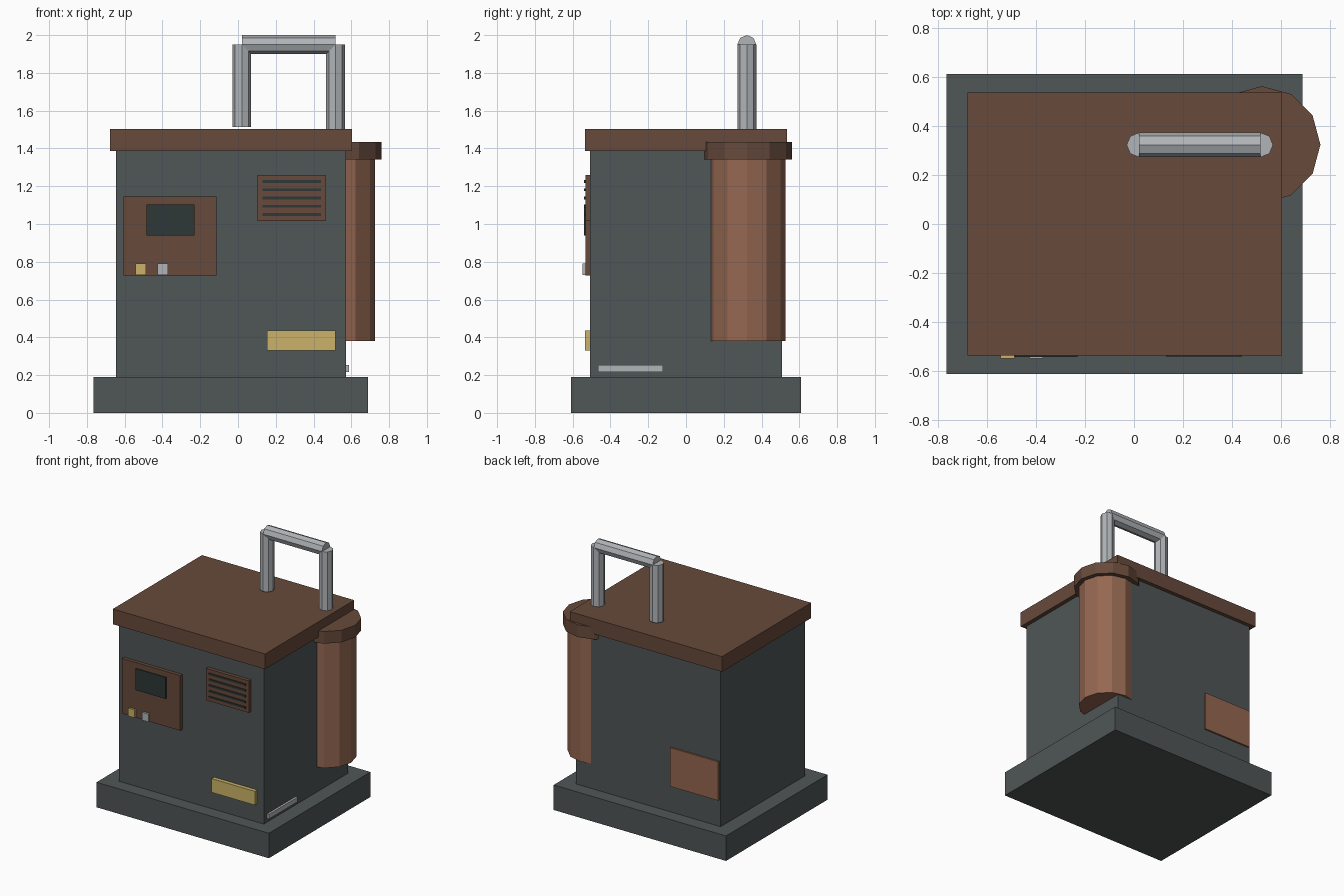
import bpy
import math
from mathutils import Matrix, Vector

cube = bpy.data.objects.get("Cube")
if cube:
    bpy.data.objects.remove(cube, do_unlink=True)


def material(name, rgb):
    mat = bpy.data.materials.new(name)
    mat.use_nodes = True
    color = (*rgb, 1.0)
    mat.diffuse_color = color
    bsdf = mat.node_tree.nodes["Principled BSDF"]
    bsdf.inputs["Base Color"].default_value = color
    bsdf.inputs["Roughness"].default_value = 0.7
    return mat


slate = material("slate grey", (0.080, 0.092, 0.092))
brown = material("dark brown", (0.135, 0.068, 0.044))
copper = material("copper", (0.30, 0.135, 0.083))
brass = material("brass yellow", (0.60, 0.45, 0.14))
silver = material("silver grey", (0.44, 0.46, 0.48))
dark = material("dark glass", (0.026, 0.038, 0.038))


def box(name, mat, x, y, z):
    """Box from its low and high limits on each axis."""
    limits = (x, y, z)
    bpy.ops.mesh.primitive_cube_add(size=1)
    ob = bpy.context.object
    ob.name = name
    size = Vector([hi - lo for lo, hi in limits])
    middle = Vector([(hi + lo) / 2 for lo, hi in limits])
    ob.data.transform(Matrix.Translation(middle) @ Matrix.Diagonal(size).to_4x4())
    ob.data.materials.append(mat)
    return ob


def prism(name, mat, start, end, radius, sides):
    """Regular prism between two points, with a corner facing each axis."""
    start, end = Vector(start), Vector(end)
    axis = end - start
    bpy.ops.mesh.primitive_cylinder_add(vertices=sides, radius=radius, depth=axis.length)
    ob = bpy.context.object
    ob.name = name
    turn = Vector((0, 0, 1)).rotation_difference(axis).to_matrix().to_4x4()
    ob.data.transform(Matrix.Translation((start + end) / 2) @ turn)
    ob.data.materials.append(mat)
    return ob


# Main housing
FRONT, BACK, SIDE = -0.507, 0.507, 0.572
box("base", slate, (-0.764, 0.687), (-0.61, 0.61), (0, 0.19))
box("body", slate, (-0.647, SIDE), (FRONT, BACK), (0.19, 1.387))
box("lid", brown, (-0.678, 0.603), (-0.536, 0.536), (1.387, 1.503))

# Corner tank with its cap
TANK_X, TANK_Y = 0.521, 0.323
prism("tank", copper, (TANK_X, TANK_Y, 0.38), (TANK_X, TANK_Y, 1.345), 0.204, 12)
prism("tank_cap", brown, (TANK_X, TANK_Y, 1.342), (TANK_X, TANK_Y, 1.434), 0.238, 12)

# Pipe handle on the lid
PIPE_Y, PIPE_TOP, PIPE_R = 0.322, 1.95, 0.05
pipe_left, pipe_right = 0.02, 0.516
prism("right_pipe", silver, (pipe_left, PIPE_Y, 1.513), (pipe_left, PIPE_Y, PIPE_TOP), PIPE_R, 8)
prism("left_pipe", silver, (pipe_right, PIPE_Y, 1.49), (pipe_right, PIPE_Y, PIPE_TOP), PIPE_R, 8)
prism("cross_pipe", silver, (pipe_left, PIPE_Y, PIPE_TOP), (pipe_right, PIPE_Y, PIPE_TOP), PIPE_R, 8)

# Control panel with screen and two buttons
PANEL = -0.533
box("control_panel", brown, (-0.605, -0.113), (PANEL, FRONT), (0.727, 1.146))
box("screen", dark, (-0.484, -0.23), (-0.541, PANEL), (0.94, 1.103))
for name, mat, x in (("brass_button", brass, -0.515), ("silver_button", silver, -0.398)):
    box(name, mat, (x - 0.028, x + 0.028), (-0.548, PANEL), (0.73, 0.79))

# Vent panel with five slots
box("vent_panel", brown, (0.104, 0.464), (PANEL, FRONT), (1.017, 1.26))
for i in range(5):
    z = 1.05 + i * 0.0437
    box(f"vent_slot_{i + 1}", dark, (0.131, 0.439), (-0.54, PANEL), (z - 0.007, z + 0.007))

# Small plates on the front, side and back
box("front_plate", brass, (0.153, 0.517), (-0.536, FRONT), (0.33, 0.435))
box("side_strip", silver, (SIDE, 0.588), (-0.466, -0.122), (0.217, 0.253))
box("back_plate", copper, (-0.635, -0.228), (BACK, 0.52), (0.39, 0.685))
